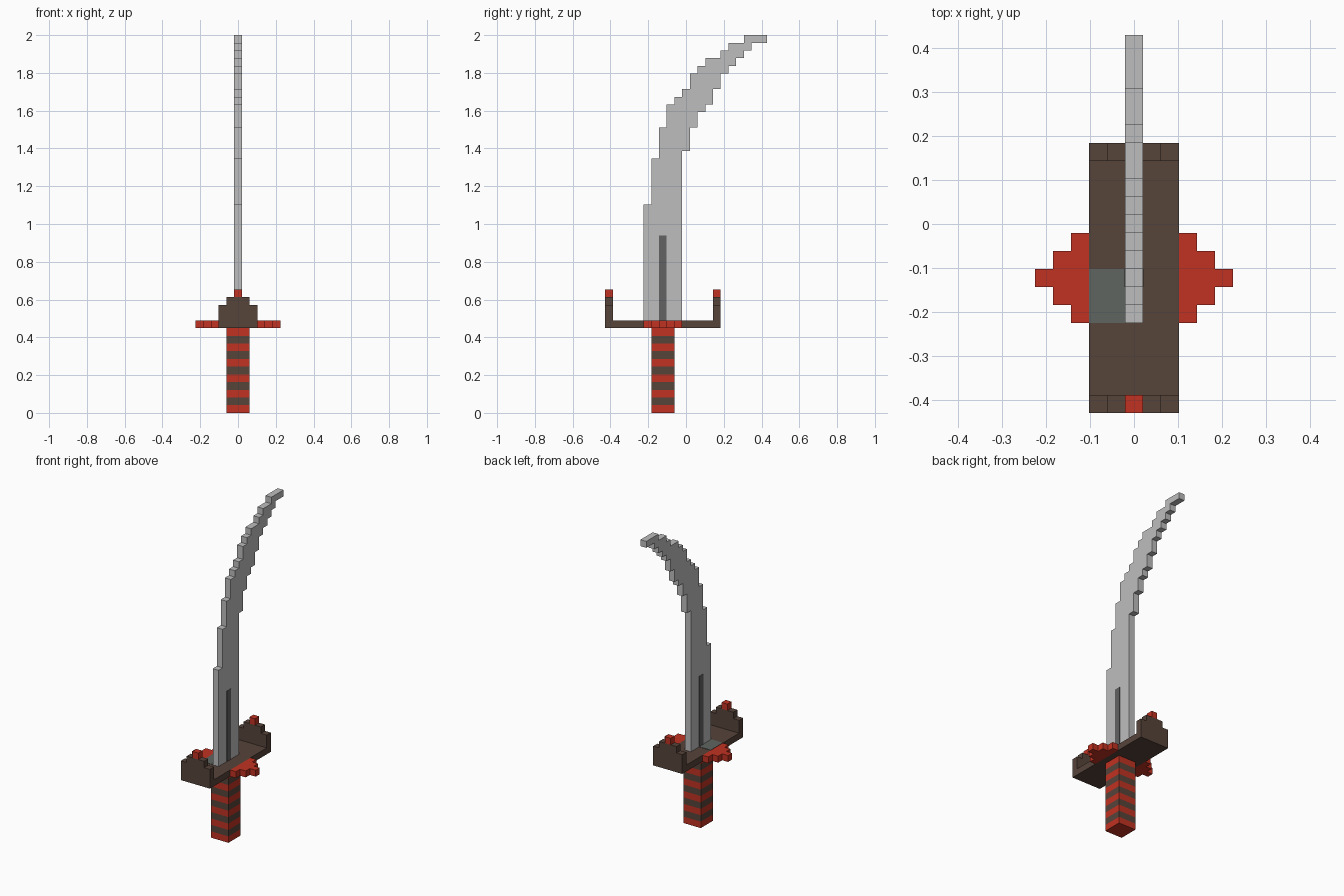
import bpy, bmesh, math
from mathutils import Vector

cube = bpy.data.objects.get("Cube")
if cube:
    bpy.data.objects.remove(cube, do_unlink=True)

U = 2 / 49            # one block
Y0 = -10.5            # block offset that centres the length on y = 0


def material(name, srgb):
    lin = [((c / 255 + 0.055) / 1.055) ** 2.4 for c in srgb] + [1]
    m = bpy.data.materials.new(name)
    m.use_nodes = True
    m.diffuse_color = lin
    bsdf = next(n for n in m.node_tree.nodes if n.type == 'BSDF_PRINCIPLED')
    bsdf.inputs["Base Color"].default_value = lin
    return m


RED = material("red", (192, 50, 34))
BROWN = material("dark brown", (86, 67, 58))
STEEL = material("steel", (190, 190, 190))
GROOVE = material("groove grey", (98, 98, 98))
PATCH = material("patch grey", (96, 101, 97))


def finish(bm, name, *mats):
    bmesh.ops.recalc_face_normals(bm, faces=bm.faces)
    me = bpy.data.meshes.new(name)
    bm.to_mesh(me)
    bm.free()
    for m in mats:
        me.materials.append(m)
    ob = bpy.data.objects.new(name, me)
    bpy.context.scene.collection.objects.link(ob)
    return ob


def extrude(name, points, depth, mat):
    """Extrude an outline given in block units along the depth vector."""
    bm = bmesh.new()
    face = bm.faces.new([bm.verts.new(Vector(p) * U) for p in points])
    res = bmesh.ops.extrude_face_region(bm, geom=[face], use_keep_orig=True)
    verts = [v for v in res["geom"] if isinstance(v, bmesh.types.BMVert)]
    bmesh.ops.translate(bm, verts=verts, vec=Vector(depth) * U)
    return finish(bm, name, mat)


def box(name, x, y, z, mat):
    """Box from block ranges; y counts from the front end of the model."""
    pts = [(x[0], y[0] + Y0, z[0]), (x[1], y[0] + Y0, z[0]),
           (x[1], y[1] + Y0, z[0]), (x[0], y[1] + Y0, z[0])]
    return extrude(name, pts, (0, 0, z[1] - z[0]), mat)


def stairs(steps, start):
    """Corner points of a staircase: each step is (y, top z)."""
    pts, z = [], start
    for y, top in steps:
        pts += [(y, z), (y, top)]
        z = top
    return pts


# Handle with alternating bands
handle = box("handle", (-1.5, 1.5), (6, 9), (0, 11), RED)
handle.data.materials.append(BROWN)
bm = bmesh.new()
bm.from_mesh(handle.data)
for k in range(1, 11):
    bmesh.ops.bisect_plane(bm, geom=bm.verts[:] + bm.edges[:] + bm.faces[:],
                           plane_co=(0, 0, k * U), plane_no=(0, 0, 1))
for f in bm.faces:
    if abs(f.normal.z) < 0.5:
        f.material_index = int(f.calc_center_median().z / U) % 2
bm.to_mesh(handle.data)
bm.free()

# Guard plate with upturned stepped ends and red tips
box("guard_plate", (-2.5, 2.5), (0, 15), (11, 12), BROWN)
end_outline = [(-2.5, 12), (2.5, 12), (2.5, 14), (1.5, 14), (1.5, 15),
               (-1.5, 15), (-1.5, 14), (-2.5, 14)]
for side, y in (("front", 0), ("back", 14)):
    extrude(side + "_guard_end", [(x, y + Y0, z) for x, z in end_outline],
            (0, 1, 0), BROWN)
    box(side + "_guard_tip", (-0.5, 0.5), (y, y + 1), (15, 16), RED)

# Stepped red wings on both sides of the guard
wing = [(2.5, 5), (3.5, 5), (3.5, 6), (4.5, 6), (4.5, 7), (5.5, 7),
        (5.5, 8), (4.5, 8), (4.5, 9), (3.5, 9), (3.5, 10), (2.5, 10)]
for side, s in (("left", 1), ("right", -1)):
    extrude(side + "_guard_wing", [(s * x, y + Y0, 11) for x, y in wing],
            (0, 0, 1), RED)

# Grey patch on top of the guard
box("guard_patch", (-2.5, -0.5), (5, 8), (12, 12.05), PATCH)

# Curved stepped blade: front edge up, back edge down
front_edge = [(5, 27), (6, 33), (7, 37), (8, 40), (9, 41), (10, 42), (11, 44),
              (12, 45), (13, 46), (15, 47), (16, 48), (18, 49)]
back_edge = [(10, 34), (11, 37), (12, 39), (13, 40), (14, 42), (15, 44),
             (16, 45), (17, 46), (18, 47), (19, 48), (21, 49)]
outline = stairs(front_edge, 12) + stairs(back_edge, 12)[::-1]
extrude("blade", [(-0.5, y + Y0, z) for y, z in outline], (1, 0, 0), STEEL)

# Dark groove on each face of the blade
for side, x in (("left", (0.5, 0.54)), ("right", (-0.54, -0.5))):
    box(side + "_blade_groove", x, (7, 8), (12, 23), GROOVE)
